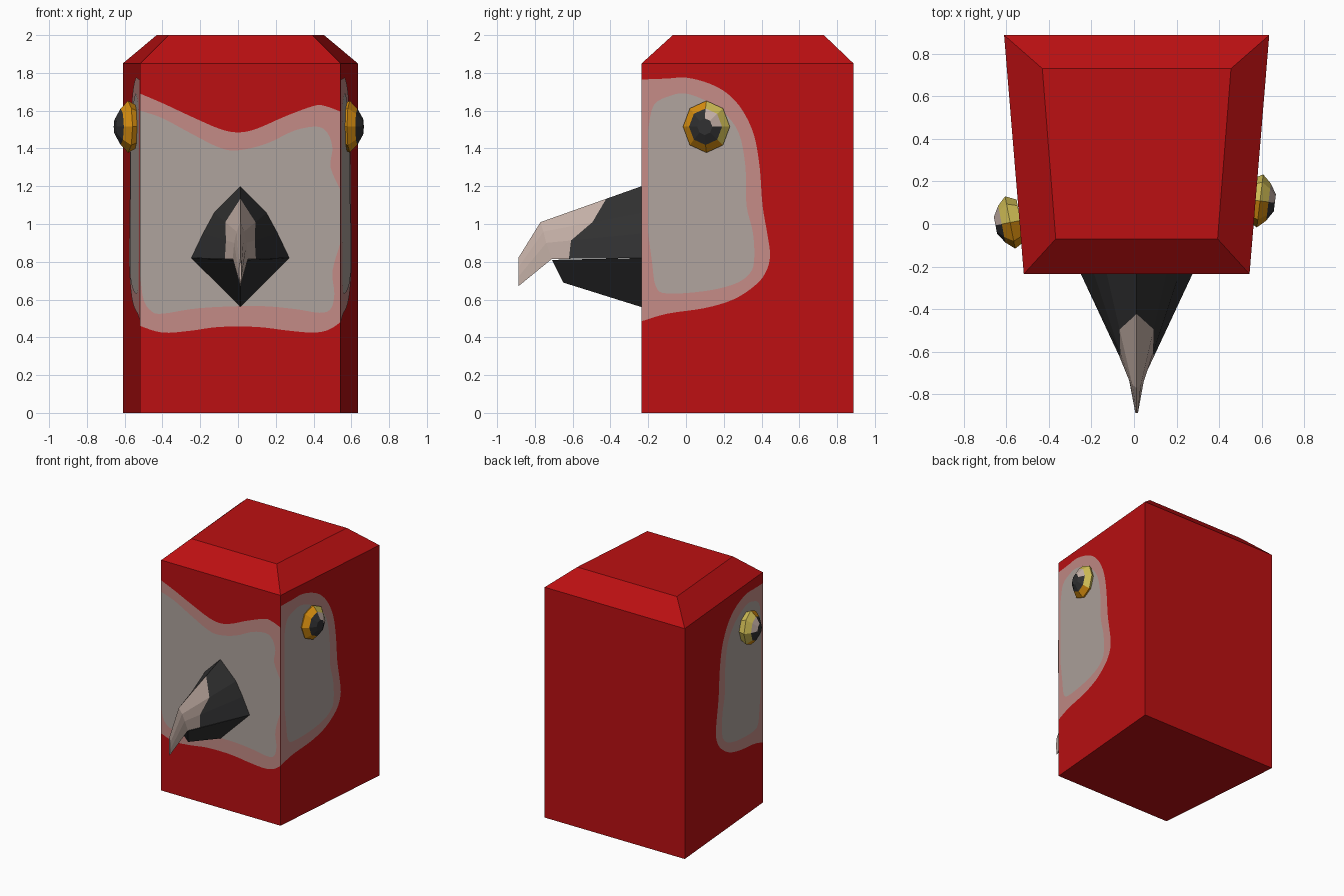
import bpy, bmesh, math
from mathutils import Vector

if "Cube" in bpy.data.objects:
    bpy.data.objects.remove(bpy.data.objects["Cube"])

CX = 0.0125                      # slight sideways shift of the body
FRONT, BACK = -0.235, 0.887


def material(name, rgb):
    m = bpy.data.materials.new(name)
    m.diffuse_color = (*rgb, 1)
    m.use_nodes = True
    m.node_tree.nodes["Principled BSDF"].inputs["Base Color"].default_value = m.diffuse_color
    return m


RED = material("red", (0.50, 0.005, 0.006))
PINK = material("dusty pink", (0.55, 0.26, 0.24))
GREY = material("warm grey", (0.43, 0.37, 0.34))
BLACK = material("charcoal", (0.03, 0.03, 0.031))
HORN = material("pale horn", (0.55, 0.43, 0.38))
ORANGE = material("orange", (0.68, 0.27, 0.005))
YELLOW = material("yellow", (0.62, 0.50, 0.09))


def build(name, verts, faces, mats, idx=None, fix=True):
    me = bpy.data.meshes.new(name)
    me.from_pydata([tuple(v) for v in verts], [], faces)
    for m in mats:
        me.materials.append(m)
    if idx:
        for p, i in zip(me.polygons, idx):
            p.material_index = i
    bm = bmesh.new()
    bm.from_mesh(me)
    if fix:
        bmesh.ops.recalc_face_normals(bm, faces=bm.faces)
    bmesh.ops.triangulate(bm, faces=[f for f in bm.faces if len(f.verts) > 4])
    bm.to_mesh(me)
    bm.free()
    ob = bpy.data.objects.new(name, me)
    bpy.context.collection.objects.link(ob)
    return ob


def loft(n, rings, closed=True):
    """Quads joining consecutive rings of n vertices."""
    return [(r * n + i, r * n + (i + 1) % n, (r + 1) * n + (i + 1) % n, (r + 1) * n + i)
            for r in range(rings - 1) for i in range(n if closed else n - 1)]


# Body: tapered block with a bevelled top
def footprint(hf, hb, yf, yb, z):
    return [(CX - hf, yf, z), (CX + hf, yf, z), (CX + hb, yb, z), (CX - hb, yb, z)]


body = (footprint(0.53, 0.6225, FRONT, BACK, 0) + footprint(0.53, 0.6225, FRONT, BACK, 1.85)
        + footprint(0.38, 0.443, -0.07, 0.73, 2.0))
build("body", body, loft(4, 3) + [(3, 2, 1, 0), (8, 9, 10, 11)], [RED])


# Face patches: smooth outlines laid just over the body
def smooth(pts, steps=4):
    """Open smooth curve through the points."""
    p = [Vector(q) for q in pts]
    p = [p[0]] + p + [p[-1]]
    out = []
    for i in range(1, len(p) - 2):
        a, b, c, d = p[i - 1:i + 3]
        for k in range(steps):
            t = k / steps
            out.append(0.5 * (2 * b + (c - a) * t + (2 * a - 5 * b + 4 * c - d) * t * t
                              + (3 * b - a - 3 * c + d) * t ** 3))
    return out + [p[-1]]


def plate(name, outline, place, mat, outward):
    verts = [Vector(place(*q)) for q in outline]
    area = Vector()
    for a, b in zip(verts, verts[1:] + verts[:1]):
        area += a.cross(b)
    if area.dot(outward) < 0:
        verts.reverse()
    build(name, verts, [tuple(range(len(verts)))], [mat], fix=False)


L, R = CX - 0.53, CX + 0.53
front_outer = (smooth([(L, 1.69), (-.4, 1.64), (-.25, 1.57), (-.1, 1.505), (0, 1.485), (.1, 1.505),
                       (.25, 1.57), (.4, 1.625), (.46, 1.625), (R, 1.595)])
               + smooth([(R, .48), (.48, .44), (.4, .425), (.27, .435), (.1, .455), (-.1, .455),
                         (-.25, .435), (-.4, .425), (L, .46)]))
front_inner = (smooth([(L, 1.6), (-.4, 1.56), (-.25, 1.48), (-.1, 1.405), (0, 1.39), (.15, 1.425),
                       (.3, 1.495), (.42, 1.515), (.475, 1.48), (.5, 1.4), (.49, 1.3), (R, 1.18)])
               + smooth([(R, .9), (.5, .75), (.51, .63), (.49, .55), (.43, .53), (.3, .55), (.1, .566),
                         (-.2, .555), (-.4, .525), (-.46, .54), (-.5, .6), (L, .72)]))
side_outer = smooth([(FRONT, 1.765), (-.1, 1.77), (0, 1.775), (.12, 1.745), (.22, 1.69), (.3, 1.6),
                     (.36, 1.47), (.39, 1.3), (.405, 1.1), (.43, .95), (.445, .83), (.42, .74),
                     (.36, .67), (.25, .6), (.1, .555), (-.1, .525), (FRONT, .485)])
side_inner = smooth([(-.2, 1.5), (-.17, 1.63), (-.08, 1.68), (0, 1.69), (.1, 1.655), (.2, 1.59),
                     (.28, 1.48), (.315, 1.3), (.32, 1.1), (.355, .95), (.36, .8), (.33, .73),
                     (.25, .68), (.1, .645), (-.1, .632), (-.16, .67), (-.18, .8), (-.2, .95)])

for part, outline, mat, lift in (("border", front_outer, PINK, .003), ("patch", front_inner, GREY, .006)):
    plate("front_" + part, outline, lambda x, z: (x, FRONT - lift, z), mat, Vector((0, -1, 0)))
for s, side in ((1, "right"), (-1, "left")):
    for part, outline, mat, lift in (("border", side_outer, PINK, .003), ("patch", side_inner, GREY, .006)):
        plate(f"{side}_{part}", outline,
              lambda y, z: (CX + s * (0.53 + (y - FRONT) * 0.0825 + lift), y, z), mat, Vector((s, 0, 0)))

# Upper beak: arch sections from the face to the hooked tip, split along the colour line
base = [Vector(p) for p in ((0, FRONT, 1.2), (.14, FRONT, 1.06), (.2, FRONT, .95), (.262, FRONT, .82))]
nose = [Vector(p) for p in ((0, -.77, 1.01), (.02, -.755, .96), (.033, -.74, .9), (.04, -.71, .815))]
split = [a.lerp(b, t) for a, b, t in zip(base, nose, (.35, .5, .74, .81))]
hook = [Vector(p) for p in ((0, -.888, .82), (.006, -.888, .77), (.006, -.888, .72), (0, -.888, .67))]


def arch(half):
    flip = Vector((-1, 1, 1))
    pts = [p * flip for p in reversed(half[1:])] + half
    return [p + Vector((CX, 0, 0)) for p in pts]


beak = [p for ring in (base, split, nose, hook) for p in arch(ring)]
faces = loft(7, 4, closed=False)
idx = [0] * 6 + [1] * 12
faces += [tuple(range(7)), tuple(range(21, 28))]                    # ends
faces += [(r * 7, r * 7 + 6, r * 7 + 13, r * 7 + 7) for r in range(3)]  # underside
build("upper_beak", beak, faces, [BLACK, HORN], idx + [0, 1, 0, 1, 1])

# Lower beak: tapering wedge
lower = [(CX - .262, FRONT, .82), (CX + .262, FRONT, .82), (CX, FRONT, .56),
         (CX - .04, -.71, .81), (CX + .04, -.71, .81), (CX, -.65, .69)]
build("lower_beak", lower, loft(3, 2) + [(0, 1, 2), (3, 4, 5)], [BLACK])

# Eyes: eight-sided domes with a dark pupil and a highlight at the upper back
PROFILE = [(.10, -.035), (.125, .015), (.088, .055), (.04, .085)]   # radius, height
for side, centre, out in (("right", (.577, .11, 1.515), (.99, -.12, 0)),
                          ("left", (-.567, .01, 1.515), (-.98, -.19, 0))):
    n = Vector(out).normalized()
    u = Vector((-n.y, n.x, 0)) * (1 if n.x > 0 else -1)
    verts = []
    for r, h in PROFILE:
        for k in range(8):
            a = k * math.pi / 4
            verts.append(Vector(centre) + u * r * math.cos(a) + n * h
                         + Vector((0, 0, 1.1 * r * math.sin(a))))
    colours = []
    for ring in range(3):
        for k in range(8):
            if ring < 2:
                colours.append(1 if k in (0, 1, 7) else 0)
            else:
                colours.append(3 if k in (0, 1) else 2)
    build(side + "_eye", verts, loft(8, 4) + [tuple(range(24, 32)), tuple(range(8))],
          [ORANGE, YELLOW, BLACK, HORN], colours + [2, 0])
